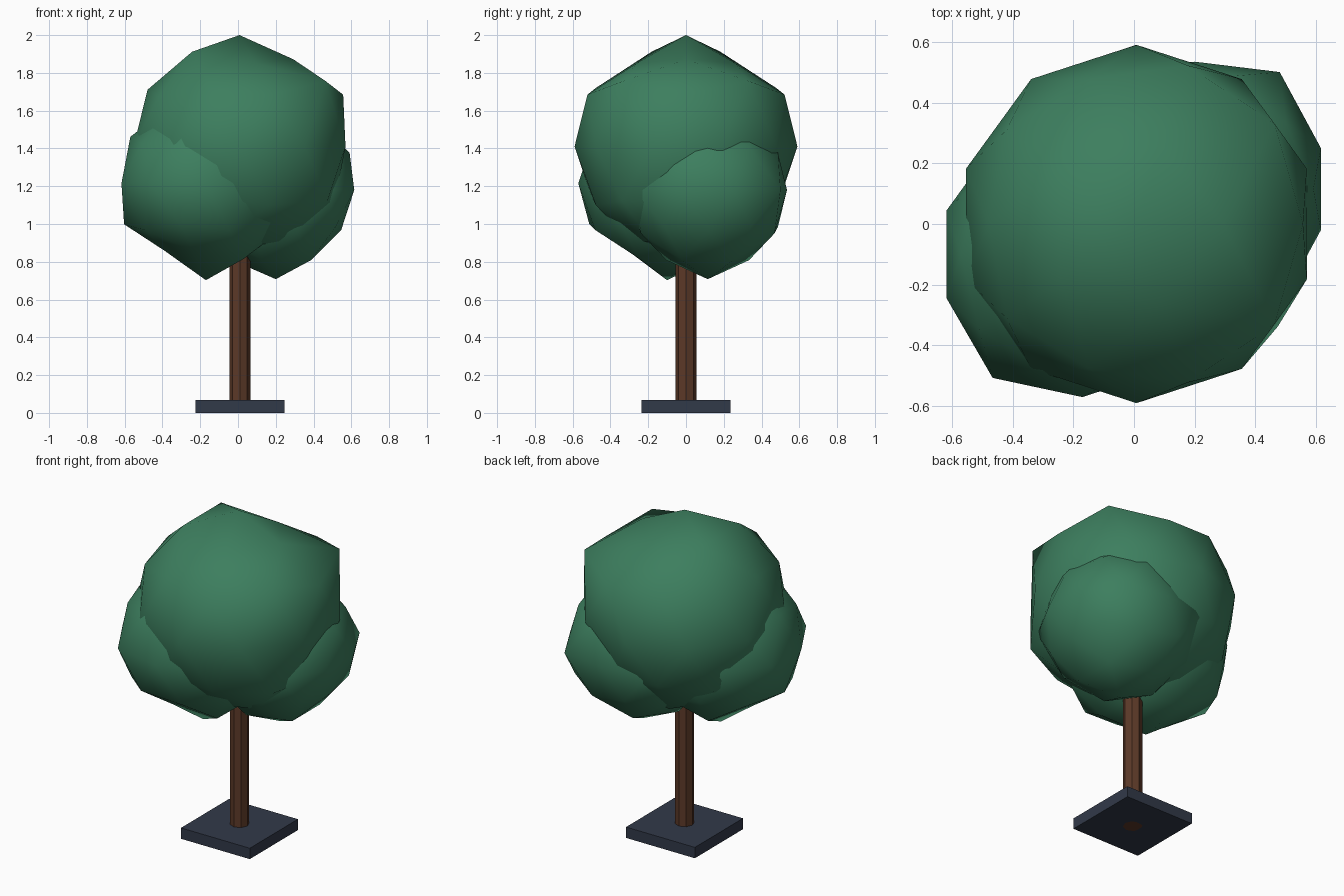
import bpy
from mathutils import Vector

if "Cube" in bpy.data.objects:
    bpy.data.objects.remove(bpy.data.objects["Cube"])


def material(name, rgb):
    m = bpy.data.materials.new(name)
    m.diffuse_color = (*rgb, 1)
    m.use_nodes = True
    m.node_tree.nodes["Principled BSDF"].inputs["Base Color"].default_value = m.diffuse_color
    return m


LEAF = material("leaf green", (0.046, 0.210, 0.113))
BARK = material("bark brown", (0.107, 0.041, 0.021))
STONE = material("slate", (0.031, 0.041, 0.066))


def finish(name, mat):
    ob = bpy.context.object
    ob.name = name
    ob.data.materials.append(mat)
    return ob


def leaf_clump(name, centre, radius, nudges):
    """Smooth low-poly ball; nudges scale the vertices lying near a direction."""
    bpy.ops.mesh.primitive_ico_sphere_add(subdivisions=2, radius=1, location=centre)
    ob = finish(name, LEAF)
    for v in ob.data.vertices:
        d = v.co.normalized()
        r = radius
        for direction, factor in nudges:
            if d.dot(Vector(direction).normalized()) > 0.985:
                r *= factor
        v.co = d * r
    bpy.ops.object.shade_smooth()
    return ob


# Square base
bpy.ops.mesh.primitive_cube_add(size=1, location=(0.01, 0, 0.0335))
ob = finish("base", STONE)
ob.scale = (0.47, 0.47, 0.067)

# Trunk, running up into the crown
bpy.ops.mesh.primitive_cylinder_add(vertices=8, radius=0.055, depth=1.1,
                                    location=(0.01, 0, 0.55))
finish("trunk", BARK)

# Main crown
leaf_clump("crown", (0.008, 0, 1.41), 0.59, [
    ((0.894, 0, 0.447), 1.04),
    ((0.276, 0.851, 0.447), 1.04),
    ((0.276, -0.851, 0.447), 1.04),
    ((0.688, 0.5, 0.526), 1.12),
    ((0.688, -0.5, 0.526), 1.12),
    ((0.526, 0, 0.851), 0.92),
    ((0.162, 0.5, 0.851), 0.88),
    ((0.162, -0.5, 0.851), 0.88),
    ((-0.851, 0, 0.526), 0.97),
    ((0.724, -0.526, -0.447), 1.09),
])

# Lower front-left and back-right clumps
leaf_clump("left_clump", (-0.17, -0.10, 1.215), 0.47, [
    ((0, 0, -1), 1.09),
    ((-0.526, 0, -0.851), 0.89),
    ((-0.162, -0.5, -0.851), 0.89),
    ((-0.588, -0.809, 0), 1.07),
    ((-0.894, 0, -0.447), 1.03),
    ((-0.276, -0.851, -0.447), 1.03),
])
leaf_clump("right_clump", (0.20, 0.115, 1.18), 0.437, [
    ((0, 0, -1), 1.08),
    ((0.588, 0.809, 0), 1.09),
    ((0.588, -0.809, 0), 1.09),
    ((-0.588, 0.809, 0), 1.10),
    ((0, 1, 0), 0.96),
    ((0.851, 0, -0.526), 0.93),
])
